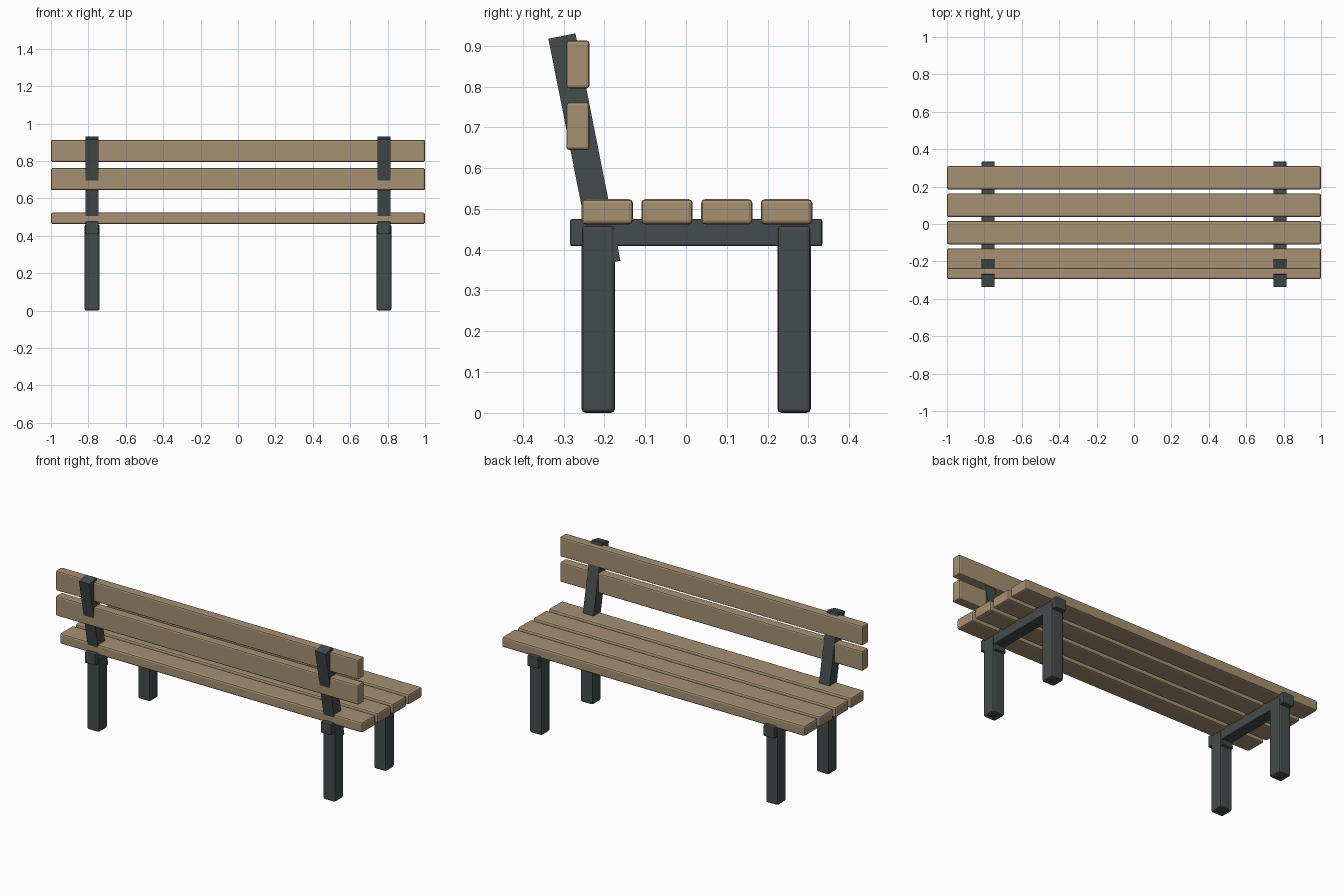
import bpy
import math

if "Cube" in bpy.data.objects:
    bpy.data.objects.remove(bpy.data.objects["Cube"])


def material(name, color):
    m = bpy.data.materials.new(name)
    m.diffuse_color = color
    m.use_nodes = True
    m.node_tree.nodes["Principled BSDF"].inputs["Base Color"].default_value = m.diffuse_color
    return m


WOOD = material("wood", (0.38, 0.28, 0.17, 1))
METAL = material("dark_metal", (0.06, 0.07, 0.07, 1))


def box(name, center, size, mat, bevel=0.0, tilt=0.0):
    bpy.ops.mesh.primitive_cube_add(size=1, location=center)
    ob = bpy.context.object
    ob.name = name
    ob.scale = size
    bpy.ops.object.transform_apply(location=False, rotation=False, scale=True)
    ob.rotation_euler.x = tilt
    ob.data.materials.append(mat)
    if bevel:
        b = ob.modifiers.new("rounded_edges", 'BEVEL')
        b.width = bevel
        b.segments = 2
    return ob


# seat slats
for i in range(4):
    box(f"seat_slat_{i + 1}", (0, -0.193 + i * 0.1465, 0.493),
        (2.0, 0.126, 0.062), WOOD, 0.01)

# backrest slats
for i, z in enumerate((0.703, 0.854)):
    box(f"back_slat_{i + 1}", (0, -0.265, z), (2.0, 0.057, 0.118), WOOD, 0.008)

# end frames: legs, cross rail and leaning back post
for side, x in (("left", -0.78), ("right", 0.78)):
    for end, y in (("back", -0.215), ("front", 0.265)):
        box(f"{end}_leg_{side}", (x, y, 0.23), (0.08, 0.082, 0.46), METAL, 0.01)
    box(f"cross_rail_{side}", (x, 0.025, 0.442), (0.07, 0.618, 0.067), METAL, 0.005)
    box(f"back_post_{side}", (x, -0.249, 0.645), (0.07, 0.0675, 0.568), METAL,
        tilt=math.radians(11.2))
